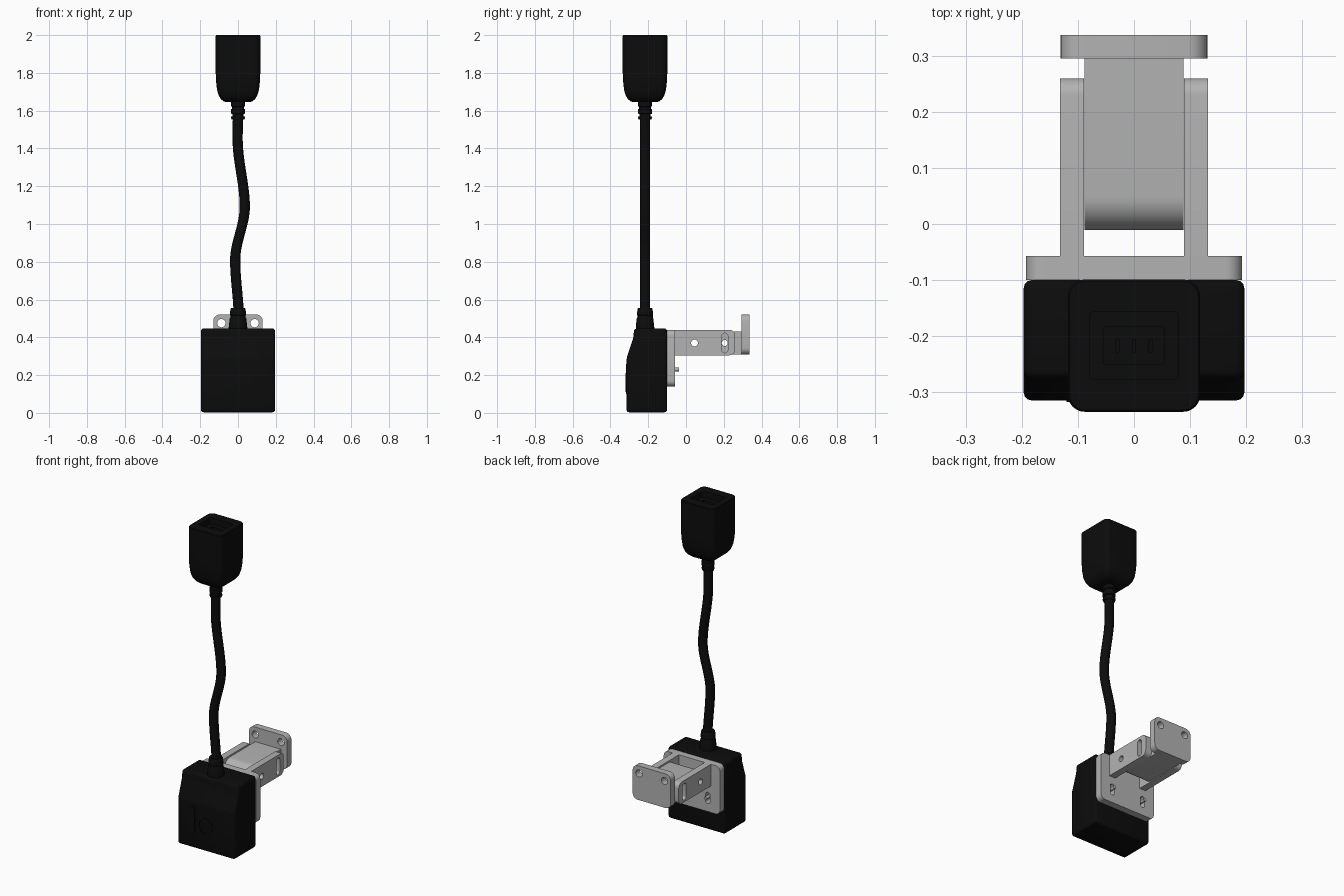
import bpy, bmesh, math
from mathutils import Vector

cube = bpy.data.objects.get("Cube")
if cube:
    bpy.data.objects.remove(cube, do_unlink=True)


def material(name, value):
    m = bpy.data.materials.new(name)
    m.use_nodes = True
    m.diffuse_color = (value, value, value, 1)
    m.node_tree.nodes["Principled BSDF"].inputs["Base Color"].default_value = (value, value, value, 1)
    return m


BLACK = material("black plastic", 0.0037)
GREY = material("light grey", 0.45)
CY = -0.217  # y of the cable axis


def finish(bm, name, mat, angle=32):
    bmesh.ops.recalc_face_normals(bm, faces=bm.faces)
    me = bpy.data.meshes.new(name)
    bm.to_mesh(me)
    bm.free()
    me.materials.append(mat)
    me.shade_smooth()
    me.set_sharp_from_angle(angle=math.radians(angle))
    ob = bpy.data.objects.new(name, me)
    bpy.context.collection.objects.link(ob)
    return ob


def rounded(cx, cy, hx, hy, r, n=6):
    """Rounded rectangle outline; r is one radius or four (++, -+, --, +-)."""
    radii = [r] * 4 if isinstance(r, (int, float)) else r
    pts = []
    for q, (sx, sy) in enumerate(((1, 1), (-1, 1), (-1, -1), (1, -1))):
        rr = radii[q]
        if rr == 0:
            pts.append((cx + sx * hx, cy + sy * hy))
            continue
        for i in range(n + 1):
            a = math.pi / 2 * (q + i / n)
            pts.append((cx + sx * (hx - rr) + rr * math.cos(a),
                        cy + sy * (hy - rr) + rr * math.sin(a)))
    return pts


def circle(cx, cy, r, n=24):
    return [(cx + r * math.cos(2 * math.pi * i / n), cy + r * math.sin(2 * math.pi * i / n))
            for i in range(n)]


def slab(name, axis, lo, hi, outlines, mat, bevel=0):
    """Extrude an outline with optional holes along x or y."""
    bm = bmesh.new()
    place = (lambda u, v: (lo, u, v)) if axis == "x" else (lambda u, v: (u, lo, v))
    normal = Vector((1, 0, 0)) if axis == "x" else Vector((0, 1, 0))
    for pts in outlines:
        vs = [bm.verts.new(place(*p)) for p in pts]
        if len(outlines) == 1:
            bm.faces.new(vs)
        else:
            for i in range(len(vs)):
                bm.edges.new((vs[i - 1], vs[i]))
    if len(outlines) > 1:
        bmesh.ops.triangle_fill(bm, use_beauty=True, edges=bm.edges[:], normal=normal)
    ext = bmesh.ops.extrude_face_region(bm, geom=bm.faces[:], use_keep_orig=True)
    moved = [g for g in ext["geom"] if isinstance(g, bmesh.types.BMVert)]
    bmesh.ops.translate(bm, verts=moved, vec=normal * (hi - lo))
    if bevel:
        bmesh.ops.recalc_face_normals(bm, faces=bm.faces)
        bmesh.ops.bevel(bm, geom=bm.edges[:], offset=bevel, segments=3,
                        profile=0.5, affect="EDGES", clamp_overlap=True)
    return finish(bm, name, mat)


def loft(name, rings, mat):
    """Skin a stack of (outline, z) rings and cap both ends."""
    bm = bmesh.new()
    loops = [[bm.verts.new((x, y, z)) for x, y in pts] for pts, z in rings]
    for a, b in zip(loops, loops[1:]):
        for i in range(len(a)):
            bm.faces.new((a[i - 1], a[i], b[i], b[i - 1]))
    bm.faces.new(loops[0])
    bm.faces.new(loops[-1])
    return finish(bm, name, mat)


# Sensor housing with a sloping upper front
slab("housing", "x", -0.197, 0.197,
     [[(-0.1, 0.003), (-0.315, 0.003), (-0.315, 0.29), (-0.278, 0.40), (-0.275, 0.447), (-0.1, 0.447)]],
     BLACK, bevel=0.015)

# Shallow details on the housing front
slab("front_window", "y", -0.318, -0.312, [rounded(-0.098, 0.18, 0.022, 0.08, 0.004)], BLACK)
slab("front_ring", "y", -0.319, -0.312, [circle(-0.003, 0.16, 0.05, 32), circle(-0.003, 0.16, 0.042, 32)], BLACK)

# Cable with a gentle sway
PATH = [(0.50, 0.004), (0.81, -0.015), (1.09, 0.036), (1.45, -0.002), (1.62, 0.0)]


def sway(z):
    for (z0, x0), (z1, x1) in zip(PATH, PATH[1:]):
        if z <= z1:
            t = (z - z0) / (z1 - z0)
            return x0 + (x1 - x0) * t * t * (3 - 2 * t)
    return PATH[-1][1]


loft("cable", [(circle(sway(z), CY, 0.027, 20), z)
               for z in (0.50 + 1.12 * i / 56 for i in range(57))], BLACK)

# Strain reliefs at both ends of the cable
for name, profile in (
        ("lower_strain_relief", [(0.43, 0.049), (0.455, 0.049), (0.50, 0.044), (0.505, 0.041), (0.515, 0.041),
                                 (0.517, 0.043), (0.55, 0.040), (0.556, 0.036)]),
        ("upper_strain_relief", [(1.553, 0.033), (1.56, 0.036), (1.568, 0.036), (1.57, 0.029), (1.582, 0.029),
                                 (1.584, 0.037), (1.608, 0.037), (1.61, 0.031), (1.62, 0.031),
                                 (1.622, 0.036), (1.65, 0.037)])):
    loft(name, [(circle(0, CY, r, 24), z) for z, r in profile], BLACK)

# Plug with a rounded lower end and a stepped socket in its top
plug = [(1.645, 0.062, 0.062, 0.03), (1.649, 0.076, 0.076, 0.03), (1.662, 0.091, 0.091, 0.03),
        (1.682, 0.103, 0.103, 0.03), (1.71, 0.111, 0.111, 0.03), (1.755, 0.116, 0.116, 0.03),
        (1.80, 0.118, 0.118, 0.03), (1.996, 0.118, 0.118, 0.03), (2.0, 0.115, 0.115, 0.028),
        (2.0, 0.079, 0.060, 0.006), (1.96, 0.079, 0.060, 0.006),
        (1.96, 0.054, 0.034, 0.004), (1.88, 0.054, 0.034, 0.004)]
loft("plug", [(rounded(0, CY, hx, hy, r), z) for z, hx, hy, r in plug], BLACK)
for i in (-1, 0, 1):
    loft("plug_pin", [(rounded(0.03 * i, CY, 0.004, 0.012, 0.001, 2), z) for z in (1.875, 1.945)], BLACK)

# Bracket base plate with two screw slots
slots = [rounded(s * 0.11, 0.225, 0.015, 0.035, 0.0149) for s in (-1, 1)]
slab("bracket_base", "y", -0.1, -0.057, [rounded(0, 0.29, 0.193, 0.15, 0.03)] + slots, GREY)

# Mirrored bracket arms and base screws
for side, s in (("right", -1), ("left", 1)):
    lo, hi = sorted((s * 0.089, s * 0.132))
    slab(side + "_arm", "x", lo, hi,
         [rounded(0.0995, 0.3725, 0.1605, 0.0675, [0.03, 0, 0, 0.03]),
          circle(0.045, 0.37, 0.018), rounded(0.205, 0.37, 0.017, 0.052, 0.0169)], GREY)
    slab(side + "_screw", "y", -0.105, -0.036, [circle(s * 0.11, 0.23, 0.010, 16)], GREY)

# Pivoting tongue between the arms
slab("tongue", "x", -0.088, 0.088,
     [rounded(0.144, 0.37, 0.155, 0.061, [0, 0.06, 0.06, 0], 10),
      circle(0.045, 0.37, 0.018), circle(0.205, 0.37, 0.016)], GREY)

# Wall plate with two mounting holes
slab("wall_plate", "y", 0.295, 0.337,
     [rounded(0, 0.415, 0.131, 0.106, 0.035)] + [circle(s * 0.088, 0.475, 0.022) for s in (-1, 1)], GREY)
